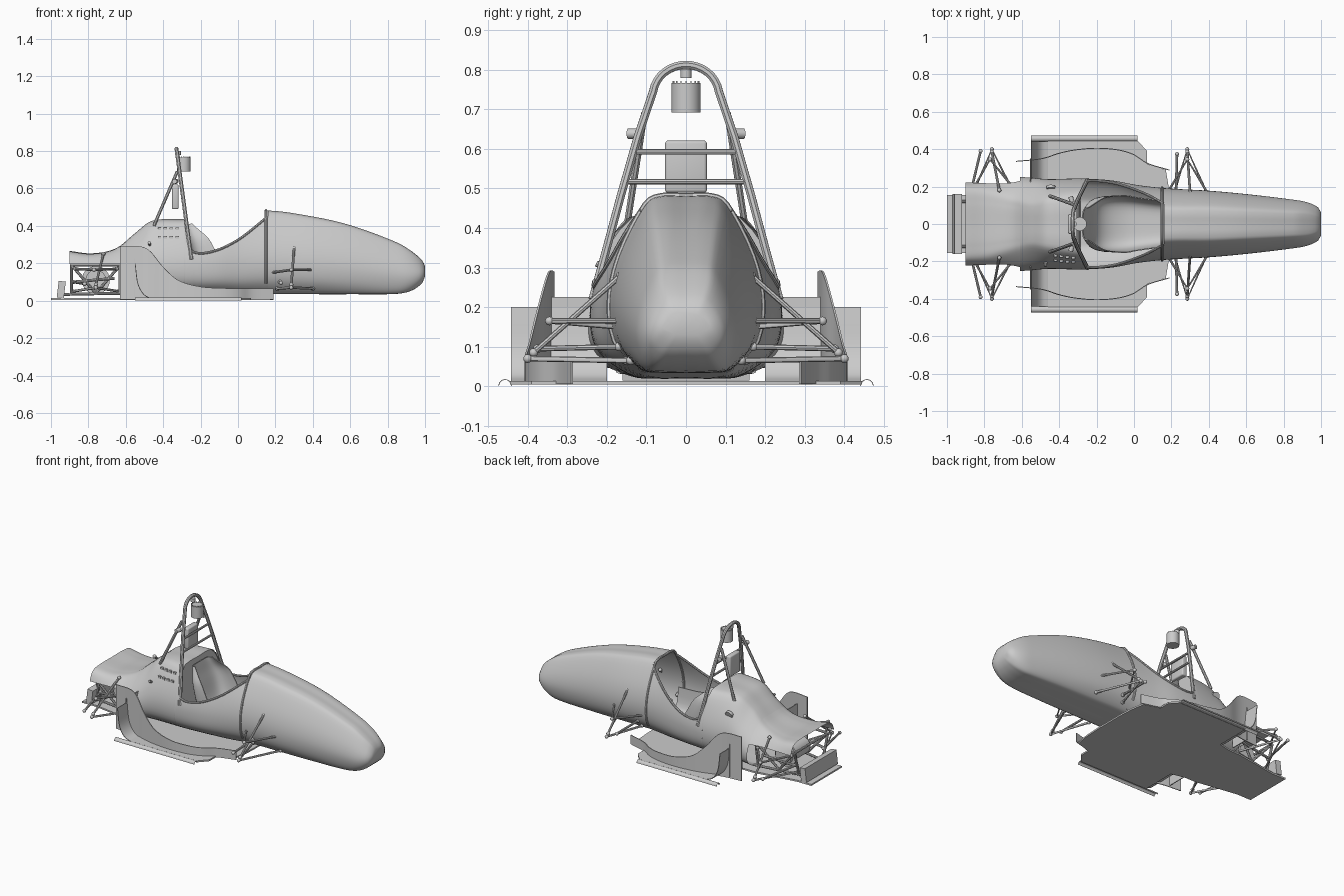
import bpy, bmesh, math
from mathutils import Vector

if "Cube" in bpy.data.objects:
    bpy.data.objects.remove(bpy.data.objects["Cube"])


def hermite(st, x):
    """Smooth interpolation of station rows (first column is the key, ascending)."""
    x = min(max(x, st[0][0]), st[-1][0])
    i = 0
    while i < len(st) - 2 and x > st[i + 1][0]:
        i += 1
    a, b = st[i], st[i + 1]
    p, q = st[max(i - 1, 0)], st[min(i + 2, len(st) - 1)]
    h = b[0] - a[0]
    u = (x - a[0]) / h
    out = []
    for k in range(1, len(a)):
        ma = (b[k] - p[k]) / (b[0] - p[0]) * h
        mb = (q[k] - a[k]) / (q[0] - a[0]) * h
        out.append(a[k] * (2*u**3 - 3*u*u + 1) + ma * (u**3 - 2*u*u + u)
                   + b[k] * (3*u*u - 2*u**3) + mb * (u**3 - u*u))
    return out


def span(a, b, n):
    return [a + (b - a) * i / (n - 1) for i in range(n)]


def make(name, grids, ngons=(), solid=0.0):
    """Mesh from grids of points plus extra polygons, welded."""
    bm = bmesh.new()
    for g in grids:
        vs = [[bm.verts.new(p) for p in row] for row in g]
        for r, s in zip(vs, vs[1:]):
            for j in range(len(r) - 1):
                bm.faces.new((r[j], r[j + 1], s[j + 1], s[j]))
    for poly in ngons:
        bm.faces.new([bm.verts.new(p) for p in poly])
    bmesh.ops.remove_doubles(bm, verts=bm.verts, dist=1e-4)
    bmesh.ops.recalc_face_normals(bm, faces=bm.faces)
    me = bpy.data.meshes.new(name)
    bm.to_mesh(me)
    ob = bpy.data.objects.new(name, me)
    bpy.context.collection.objects.link(ob)
    if solid:
        m = ob.modifiers.new("thickness", 'SOLIDIFY')
        m.thickness, m.offset = solid, 0
    return ob


def tube(name, paths, r, smooth=False):
    cu = bpy.data.curves.new(name, 'CURVE')
    cu.dimensions, cu.bevel_depth, cu.bevel_resolution, cu.use_fill_caps = '3D', r, 2, True
    for pts in paths:
        s = cu.splines.new('POLY')
        s.points.add(len(pts) - 1)
        for p, c in zip(s.points, pts):
            p.co = (*c, 1)
    bpy.context.collection.objects.link(bpy.data.objects.new(name, cu))


def both(paths):
    return paths + [[(x, -y, z) for x, y, z in p] for p in paths]


def box(name, c, s, ry=0.0, bevel=0.0):
    bpy.ops.mesh.primitive_cube_add(size=1, location=c, rotation=(0, ry, 0))
    ob = bpy.context.object
    ob.name, ob.scale = name, s
    bpy.ops.object.transform_apply(location=False, rotation=False)
    if bevel:
        m = ob.modifiers.new("bevel", 'BEVEL')
        m.width, m.segments = bevel, 3


def cyl(name, c, r, d, rot=(0, 0, 0)):
    bpy.ops.mesh.primitive_cylinder_add(vertices=24, radius=r, depth=d, location=c, rotation=rot)
    bpy.context.object.name = name


# Body stations: x, bottom z, top z, bottom / widest / top half widths
BODY = [(-.90, .02, .265, .14, .24, .19), (-.78, .02, .252, .14, .25, .18),
        (-.65, .02, .280, .14, .253, .15), (-.55, .02, .360, .14, .247, .13),
        (-.46, .02, .425, .14, .240, .145), (-.28, .02, .435, .14, .243, .165),
        (-.12, .02, .445, .13, .233, .16), (.02, .025, .460, .125, .208, .135),
        (.16, .035, .480, .12, .192, .105), (.40, .035, .448, .115, .178, .10),
        (.60, .035, .402, .11, .160, .09), (.85, .037, .310, .095, .130, .075),
        (.93, .055, .262, .08, .115, .068), (.985, .095, .215, .055, .088, .05),
        (1.0, .130, .185, .03, .060, .035)]


def sec(x, t):
    """Half cross-section point: t = 0 at bottom centre, 1 at top centre."""
    zb, zt, wb, wm, wt = hermite(BODY, x)
    h = zt - zb
    c = [(0, zb), (wb * .6, zb), (wb, zb + .02 * h), (.92 * wm, zb + .17 * h), (wm, zb + .40 * h),
         (wm * .72 + wt * .28, zb + .66 * h), (wt, zb + .94 * h), (wt * .6, zt), (0, zt)]
    y, z = hermite([(i, *p) for i, p in enumerate(c)], t * 8)
    return (x, max(y, 0), z)


def t_at(x, z):
    lo, hi = .05, .95
    for _ in range(30):
        m = (lo + hi) / 2
        lo, hi = (m, hi) if sec(x, m)[2] < z else (lo, m)
    return lo


def loft(name, xs, t0, t1, caps=()):
    def half(x):
        return [sec(x, t) for t in span(t0(x), t1(x), 33)]
    def mir(row):
        return [(x, -y, z) for x, y, z in row]
    g = [half(x) for x in xs]
    polys = []
    for x in caps:
        r = half(x)
        polys.append(r + mir(r)[::-1][1:-1])
    make(name, [g, [mir(r) for r in g]], polys)


RIM = [(-.285, .43), (-.27, .33), (-.25, .265), (-.14, .262), (0, .325), (.16, .45)]
zero, one = (lambda x: 0.0), (lambda x: 1.0)
rim_t = lambda x: t_at(x, hermite(RIM, x)[0])

# Nose, cockpit sides, engine cover and tail cover
loft("nose_shell", span(.16, .85, 24) + span(.87, .985, 8) + [.994, 1.0], zero, one, [1.0])
loft("cockpit_shell", span(-.285, -.24, 10) + span(-.22, .16, 20), zero, rim_t)
loft("engine_cover", span(-.61, -.285, 20), zero, one, [-.285])
loft("tail_cover", span(-.90, -.61, 16), lambda x: t_at(x, .195), one)

# Cockpit rim tubes and dash hoop
rim = [sec(x, rim_t(x)) for x in span(-.25, .155, 16)]
tube("cockpit_rim", both([rim]), .007)
dash = [sec(.15, t) for t in span(.35, 1, 20)]
tube("front_hoop", both([dash]), .008)

# Seat: reclined shell with raised bolsters (s, x, z, half width, bolster depth)
SEAT = [(0, -.275, .405, .085, .03), (1, -.25, .30, .14, .10), (2, -.19, .13, .15, .14),
        (3, -.05, .06, .15, .17), (4, .15, .07, .125, .16)]
seat = []
for s in span(0, 4, 25):
    x, z, w, d = hermite(SEAT, s)
    x2, z2 = hermite(SEAT, min(s + .05, 4))[:2]
    x1, z1 = hermite(SEAT, max(s - .05, 0))[:2]
    n = Vector((z1 - z2, 0, x2 - x1)).normalized()
    seat.append([(x + n.x * d * abs(u)**4, w * math.sin(u * math.pi / 2), z + n.z * d * abs(u)**4)
                 for u in span(-1, 1, 21)])
make("seat", [seat], solid=.006)

# Main roll hoop with rear braces and cross bars
hx = lambda z: -.33 + (.82 - z) * .135
leg = [(.236, .22), (.20, .35), (.165, .48), (.122, .63)]
arc = [(.084 * math.cos(a), .733 + .079 * math.sin(a)) for a in span(.15, math.pi - .15, 17)]
hoop = leg + arc + [(-y, z) for y, z in leg[::-1]]
tube("roll_hoop", [[(hx(z), y, z) for y, z in hoop]], .011)
tube("hoop_braces", both([[(-.325, .105, .69), (-.45, .15, .40)]]), .009)
tube("hoop_cross_bars", [[(hx(z), -y, z), (hx(z), y, z)] for z, y in ((.592, .13), (.517, .155))], .007)
for s in (-1, 1):
    cyl("harness_mount", (-.335, s * .132, .638), .013, .03, (math.pi / 2, 0, s * .3))
box("headrest", (-.335, 0, .555), (.035, .106, .132), bevel=.008)

# Air intake drum with fins under the hoop
cyl("intake_drum", (-.29, 0, .729), .037, .074)
for k in range(16):
    a = k * math.pi / 8
    box("intake_fin", (-.29 + .033 * math.cos(a), .033 * math.sin(a), .74), (.006, .003, .062))
cyl("hoop_light", (-.32, 0, .79), .014, .022)

# Floor plate with wide side sections, built as one outline
half = [(-1, .155), (-.9, .155), (-.62, .2), (-.55, .2), (-.46, .22), (-.46, .445), (.02, .445),
        (.07, .39), (.07, .32), (.17, .29), (.185, .2), (.19, .11)]
make("floor", [], [[(x, y, .009) for x, y in half] + [(x, -y, .009) for x, y in half[::-1]]], solid=.01)

WALL = [(-.63, .335, .29), (-.52, .345, .29), (-.47, .355, .265), (-.40, .378, .18), (-.32, .395, .11),
        (-.20, .405, .075), (-.08, .395, .067), (0, .37, .065), (.07, .325, .065), (.19, .288, .065)]
KICK = [(0, -.45, .008), (1, -.50, .03), (2, -.535, .09), (3, -.55, .20)]
for s in (1, -1):
    side = "left" if s > 0 else "right"
    # Swooping side wall
    g = []
    for x in span(-.63, .19, 60):
        y, z = hermite(WALL, x)
        g.append([(x, s * y, .006), (x, s * y, z)])
    make(side + "_pod_wall", [g], solid=.005)
    # Upswept rear of the side floor, with the duct plate inside the wall
    k = [hermite(KICK, u) for u in span(0, 3, 16)]
    make(side + "_floor_kick", [[[(x, s * .2, z), (x, s * .442, z)] for x, z in k]], solid=.004)
    box(side + "_duct_plate", (-.553, s * .285, .12), (.005, .13, .21))
    # Half-round edge skirt
    make(side + "_floor_skirt", [[[(x, s * .457 + .016 * math.cos(a), .001 + .016 * math.sin(a))
                                  for a in span(0, math.pi, 13)] for x in (-.55, .02)]], solid=.002)

# Tail: tilted rear box, tubular frame and drive housing
box("rear_box", (-.945, 0, .06), (.038, .32, .088), ry=.12)
frame = [[(-.60, .17, .04), (-.89, .12, .035)], [(-.60, .19, .19), (-.89, .17, .19)],
         [(-.89, .12, .035), (-.89, .17, .19)], [(-.63, .165, .04), (-.63, .19, .19)],
         [(-.63, .18, .19), (-.76, .14, .04)], [(-.76, .14, .04), (-.89, .17, .19)],
         [(-.66, .17, .12), (-.88, .15, .10)], [(-.89, 0, .19), (-.89, .17, .19)],
         [(-.89, 0, .035), (-.89, .12, .035)], [(-.89, .12, .035), (-.96, .12, .03)]]
tube("rear_frame", both(frame), .008)
cyl("drive_housing", (-.76, 0, .11), .055, .2, (math.pi / 2, 0, 0))
cyl("drive_disc", (-.76, .07, .11), .075, .012, (math.pi / 2, 0, 0))

# Suspension arms, push rods and steering rods for both axles
front = [[(.18, .17, .15), (.285, .345, .165), (.40, .155, .165)],
         [(.21, .15, .065), (.285, .40, .07), (.40, .14, .065)],
         [(.30, .165, .28), (.285, .385, .085)], [(.225, .17, .10), (.23, .375, .095)]]
rear = [[(-.87, .17, .17), (-.77, .345, .165), (-.65, .20, .17)],
        [(-.88, .12, .05), (-.76, .40, .07), (-.64, .16, .05)],
        [(-.72, .18, .25), (-.76, .385, .085)], [(-.88, .14, .10), (-.82, .39, .09)]]
tube("front_suspension", both(front), .007)
tube("rear_suspension", both(rear), .007)
for p in both(front + rear):
    for c in p:
        bpy.ops.mesh.primitive_uv_sphere_add(segments=12, ring_count=8, radius=.011, location=c)
        bpy.context.object.name = "rod_end"

# Switches, mirror knob and filler cap on the engine cover
for i in range(4):
    for z in (.385, .34):
        x = -.42 + i * .032
        p = sec(x, t_at(x, z))
        box("switch", (p[0], -p[1], z), (.018, .016, .014))
p = sec(-.47, t_at(-.47, .30))
tube("side_knob", [[(-.47, -p[1] + .01, .295), (-.475, -p[1] - .02, .31)]], .008)
p = sec(-.445, t_at(-.445, .33))
cyl("filler_cap", (p[0], p[1], .33), .024, .016, (math.pi / 2 - .35, 0, 0))

# Turn tubes into meshes and smooth everything
bpy.ops.object.select_all(action='SELECT')
bpy.context.view_layer.objects.active = bpy.data.objects["roll_hoop"]
bpy.ops.object.convert(target='MESH')
bpy.ops.object.select_all(action='SELECT')
bpy.ops.object.shade_smooth_by_angle(angle=math.radians(35))
